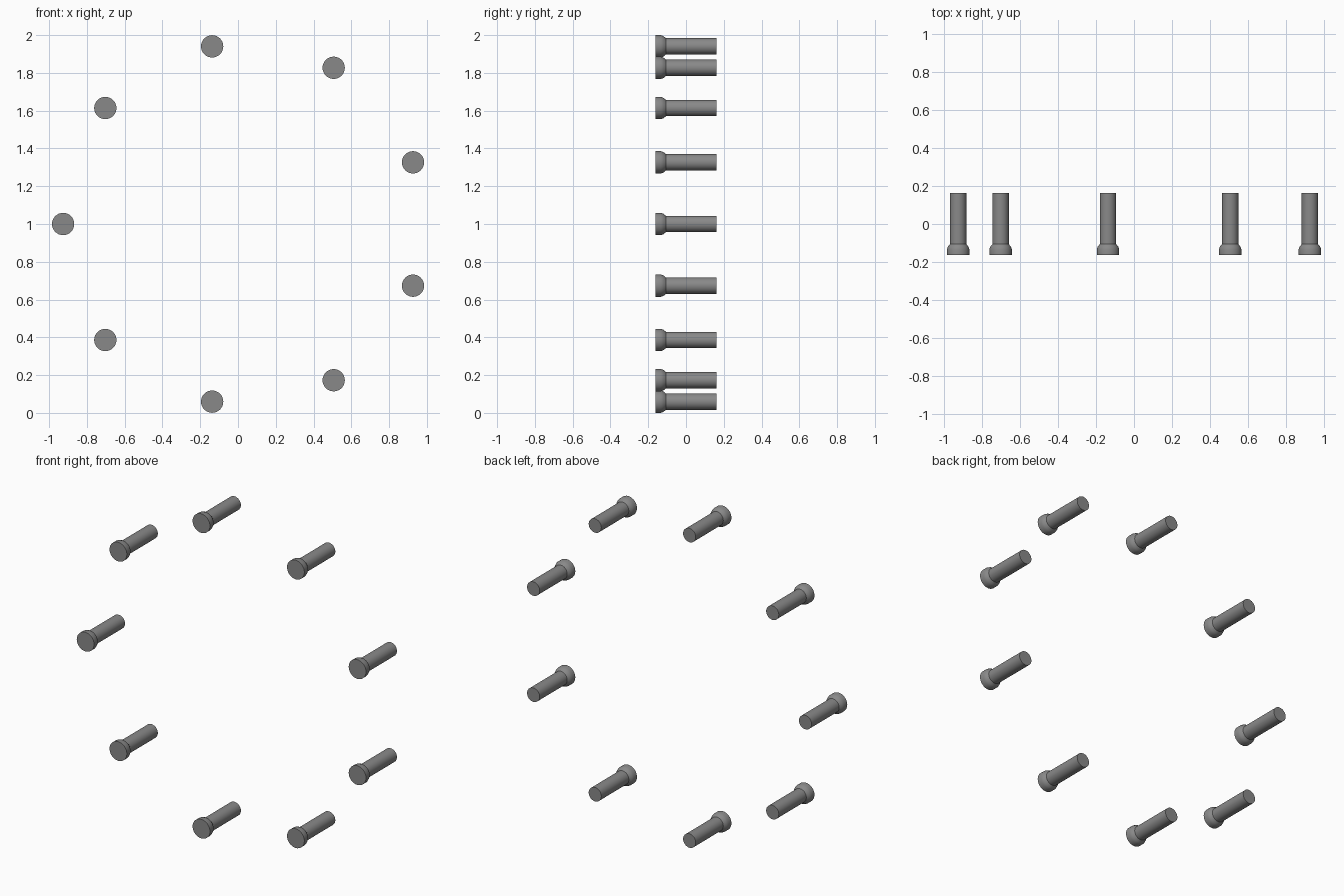
import bpy, bmesh, math
from mathutils import Matrix, Vector

cube = bpy.data.objects.get("Cube")
if cube:
    bpy.data.objects.remove(cube, do_unlink=True)

# One grey metal
metal = bpy.data.materials.new("grey_metal")
metal.use_nodes = True
colour = (0.25, 0.25, 0.25, 1)
metal.diffuse_color = colour
metal.node_tree.nodes["Principled BSDF"].inputs["Base Color"].default_value = colour

COUNT, SIDES = 9, 32
RING_RADIUS, CENTRE_X, CENTRE_Z = 0.955, 0.029, 1.0

# Rivet profile as (radius, y): flat head, tapered underside, plain shank
PROFILE = [(0.059, -0.162), (0.059, -0.133), (0.054, -0.119),
           (0.043, -0.106), (0.043, 0.162)]


def rivet_mesh():
    bm = bmesh.new()
    rings = []
    for r, y in PROFILE:
        turns = [2 * math.pi * i / SIDES for i in range(SIDES)]
        rings.append([bm.verts.new((r * math.cos(a), y, r * math.sin(a))) for a in turns])
    for a, b in zip(rings, rings[1:]):
        for i in range(SIDES):
            j = (i + 1) % SIDES
            bm.faces.new((a[i], a[j], b[j], b[i]))
    bm.faces.new(rings[0])
    bm.faces.new(rings[-1])
    bmesh.ops.recalc_face_normals(bm, faces=bm.faces)
    mesh = bpy.data.meshes.new("rivet")
    bm.to_mesh(mesh)
    bm.free()
    mesh.materials.append(metal)
    return mesh


# Ring of rivets, evenly spaced, all pointing along y
mesh = rivet_mesh()
bpy.ops.object.select_all(action="DESELECT")
for k in range(COUNT):
    angle = math.pi + 2 * math.pi * k / COUNT
    rivet = bpy.data.objects.new(f"rivet_{k + 1}", mesh.copy())
    rivet.location = (CENTRE_X + RING_RADIUS * math.cos(angle), 0,
                      CENTRE_Z + RING_RADIUS * math.sin(angle))
    bpy.context.collection.objects.link(rivet)
    rivet.select_set(True)
    bpy.context.view_layer.objects.active = rivet
bpy.ops.object.shade_smooth_by_angle(angle=math.radians(30))
